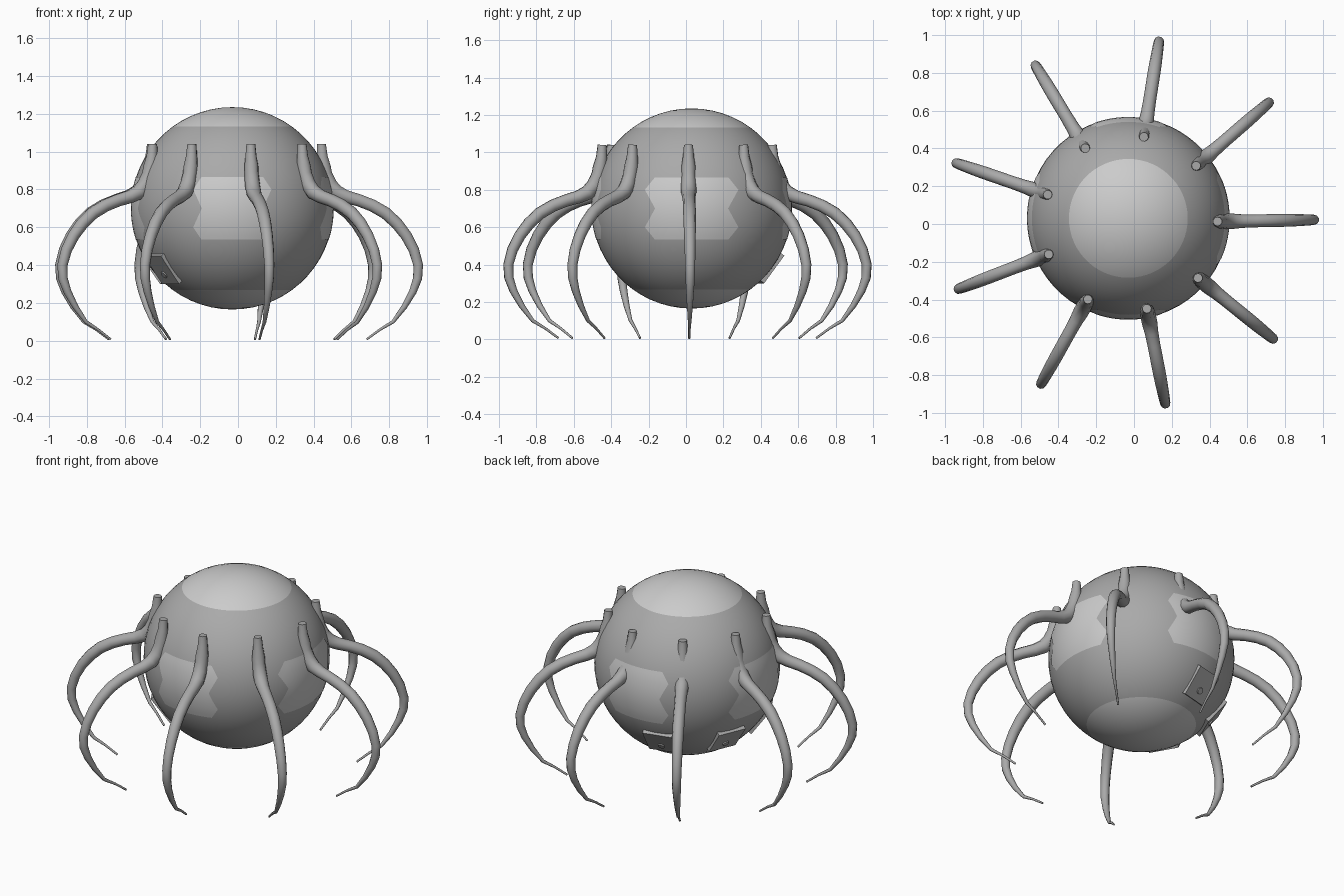
import bpy, bmesh
from math import sin, cos, radians, sqrt
from mathutils import Vector, Matrix

if "Cube" in bpy.data.objects:
    bpy.data.objects.remove(bpy.data.objects["Cube"])

C = Vector((-0.03, 0.03, 0.70))   # body centre
R = 0.535


def material(name, v):
    m = bpy.data.materials.new(name)
    m.diffuse_color = (v, v, v, 1)
    m.use_nodes = True
    m.node_tree.nodes["Principled BSDF"].inputs["Base Color"].default_value = m.diffuse_color
    return m


grey = material("mid_grey", 0.4)
light = material("light_grey", 0.7)


def make(name, bm, mats, smooth=True):
    me = bpy.data.meshes.new(name)
    for f in bm.faces:
        f.smooth = smooth
    bm.to_mesh(me)
    bm.free()
    ob = bpy.data.objects.new(name, me)
    bpy.context.collection.objects.link(ob)
    for m in mats:
        me.materials.append(m)
    return ob


# spherical body with lighter polar caps
bm = bmesh.new()
bmesh.ops.create_uvsphere(bm, u_segments=60, v_segments=30, radius=R)
for f in bm.faces:
    f.material_index = int(abs(f.calc_center_median().z) > R * cos(radians(36)))
make("body", bm, [grey, light]).location = C

# four light side patches with notched edges, hugging the sphere
outline = [(-.165, .79), (-.1, 1), (0, .78), (.1, 1), (.165, .79)]
for name, az, half in (("front", -90, .207), ("right", 0, .25),
                       ("back", 90, .207), ("left", 180, .25)):
    rows = []
    for (z0, w0), (z1, w1) in zip(outline, outline[1:]):
        rows += [(z0 + (z1 - z0) * t / 3, w0 + (w1 - w0) * t / 3) for t in range(3)]
    rows.append(outline[-1])
    bm = bmesh.new()
    n, r = 12, R + .0015
    grid = []
    for z, w in rows:
        us = [half * w * (2 * i / n - 1) for i in range(n + 1)]
        grid.append([bm.verts.new((sqrt(r * r - u * u - z * z), u, z)) for u in us])
    for a, b in zip(grid, grid[1:]):
        for i in range(n):
            bm.faces.new((a[i], a[i + 1], b[i + 1], b[i]))
    ob = make(name + "_patch", bm, [light])
    ob.location = C
    ob.rotation_euler.z = radians(az)

# small flat hatches on the lower body, each with a round knob
for i, az in enumerate((104, 157, 210)):
    bm = bmesh.new()
    bmesh.ops.create_cube(bm, size=1, matrix=Matrix.Translation((R - .006, 0, 0))
                          @ Matrix.Diagonal((.026, .18, .185, 1)))
    bmesh.ops.create_cone(bm, cap_ends=True, segments=16, radius1=.02, radius2=.02,
                          depth=.012, matrix=Matrix.Translation((R + .008, 0, -.03))
                          @ Matrix.Rotation(radians(90), 4, 'Y'))
    ob = make(f"hatch_{i + 1}", bm, [grey], False)
    ob.location = C
    ob.rotation_euler = (0, radians(37), radians(az))

# nine tapering legs: (distance from axis, height, tube radius)
path = [(.462, 1.04, .024), (.465, .975, .03), (.474, .92, .038), (.482, .88, .038),
        (.505, .825, .041), (.54, .785, .041), (.59, .762, .036), (.66, .742, .034),
        (.73, .715, .034), (.80, .675, .034), (.86, .62, .033), (.91, .555, .031),
        (.95, .48, .029), (.973, .40, .027), (.970, .33, .025), (.945, .26, .021),
        (.90, .18, .016), (.84, .10, .010), (.77, .058, .007), (.70, .007, .006)]
for k in range(9):
    a = radians(1 + 40 * k)
    cu = bpy.data.curves.new("leg_curve", 'CURVE')
    cu.dimensions = '3D'
    cu.bevel_depth = 1
    cu.bevel_resolution = 3
    cu.use_fill_caps = True
    sp = cu.splines.new('POLY')
    sp.points.add(len(path) - 1)
    for p, (d, z, r) in zip(sp.points, path):
        p.co = (d * cos(a) - .02, d * sin(a) + .005, z, 1)
        p.radius = r
    sp.use_smooth = True
    cu.materials.append(grey)
    ob = bpy.data.objects.new(f"leg_{k + 1}", cu)
    bpy.context.collection.objects.link(ob)
    bpy.ops.object.select_all(action='DESELECT')
    ob.select_set(True)
    bpy.context.view_layer.objects.active = ob
    bpy.ops.object.convert(target='MESH')
    bpy.ops.object.shade_smooth_by_angle(angle=radians(40))
